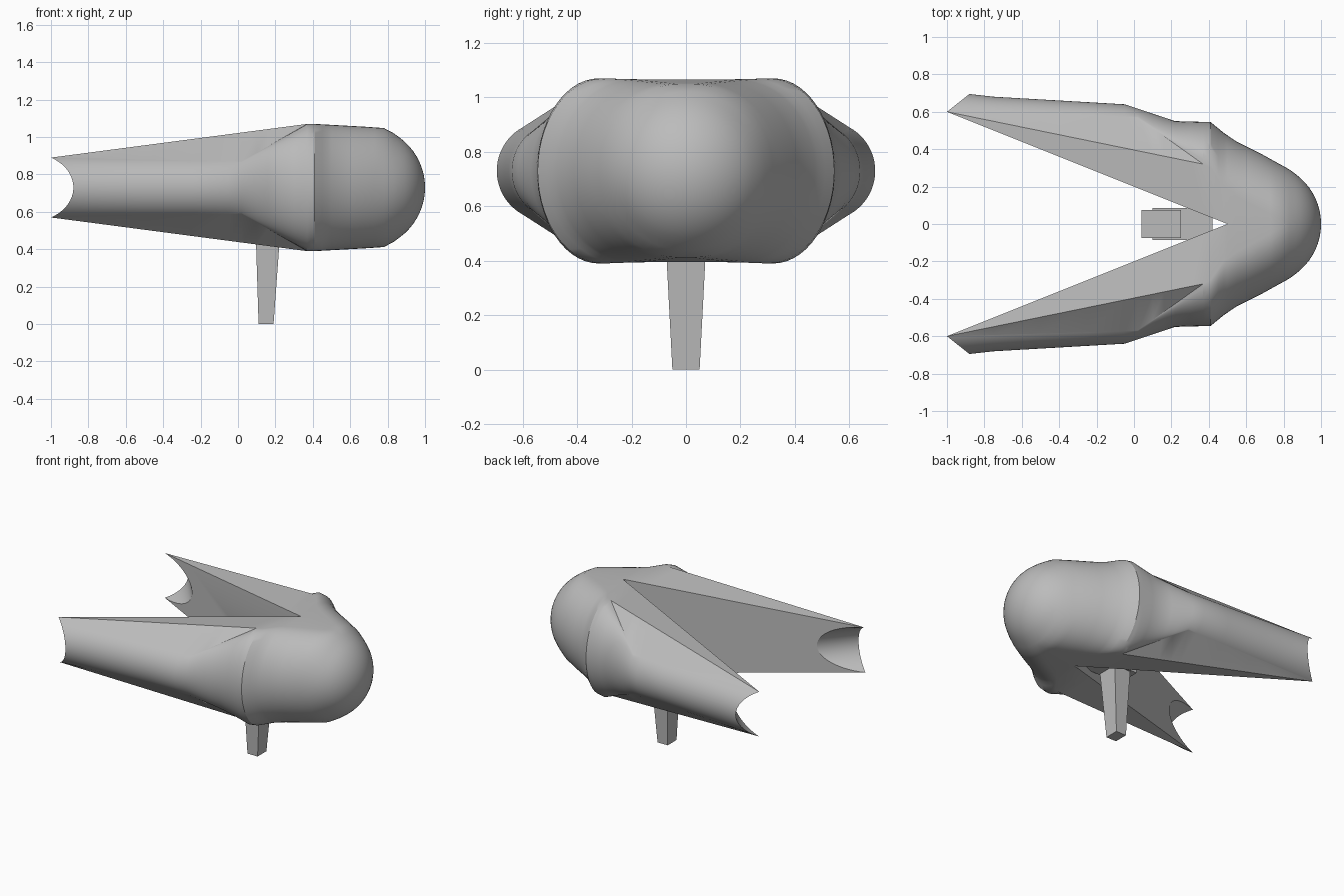
import bpy, bmesh, math

if "Cube" in bpy.data.objects:
    bpy.data.objects.remove(bpy.data.objects["Cube"])

grey = bpy.data.materials.new("plain grey")
grey.diffuse_color = (0.5, 0.5, 0.5, 1)
grey.use_nodes = True
grey.node_tree.nodes["Principled BSDF"].inputs["Base Color"].default_value = grey.diffuse_color
ZC = 0.73   # height of the horizontal symmetry plane
N = 14      # segments in each quarter of the outer curve


def interp(x, table):
    """Linear lookup in a table sorted by falling x."""
    for (x0, v0), (x1, v1) in zip(table, table[1:]):
        if x >= x1:
            return v0 + (v1 - v0) * (x0 - x) / (x0 - x1)
    return table[-1][1]


# Guide lines of the half body: outer side, ridge, ridge height, tube edge
OUTER = [(.83, .292), (.68, .375), (.55, .44), (.48, .487), (.41, .545),
         (.22, .55), (.02, .617), (-.05, .64), (-1, .695)]
RIDGE = [(.83, 0), (.68, .08), (.55, .15), (.48, .2), (.41, .3), (.37, .32), (-1, .6)]
HEIGHT = [(.83, .292), (.78, .318), (.68, .325), (.41, .34), (.37, .34), (-1, .16)]
EDGE_Y = [(.37, .32), (.02, .57), (-1, .6)]
EDGE_H = [(.37, .34), (.02, .14), (-1, .16)]


def section(x):
    """Half cross-section from inner top, over the outer side, to inner bottom."""
    if x > .83:     # round nose
        r = math.sqrt(max(0, .33 ** 2 - (x - .67) ** 2))
        inner, ridge, top, out = 0, 0, r, r
    else:
        inner = max(0, .4 * (.5 - x))
        ridge, top, out = interp(x, RIDGE), interp(x, HEIGHT), interp(x, OUTER)
    ey, eh = (ridge, top) if x >= .37 else (interp(x, EDGE_Y), interp(x, EDGE_H))
    in_top = top if x >= .5 else .336 + (.16 - .336) * (.5 - x) / 1.5
    sag = out - ey
    blend = min(1, max(0, (.37 - x) / .35))
    up = [(x, inner, in_top), (x, ridge, top)]
    for i in range(N + 1):
        a = math.pi / 2 * i / N
        z = eh * math.cos(a)
        y_oval = sag * math.sin(a)
        y_arc = y_oval
        if 0 < sag < eh:
            rad = (eh * eh + sag * sag) / (2 * sag)
            y_arc = math.sqrt(max(0, rad * rad - z * z)) - rad + sag
        dy = y_oval + (y_arc - y_oval) * blend
        # the arm tip is cut away in a curve
        px = x + .12 * dy / sag if x <= -1 else x
        up.append((px, ey + dy, z))
    return up + [(p[0], p[1], -p[2]) for p in reversed(up[:-1])]


def finish(name, bm):
    bmesh.ops.recalc_face_normals(bm, faces=bm.faces)
    me = bpy.data.meshes.new(name)
    bm.to_mesh(me)
    bm.free()
    me.materials.append(grey)
    ob = bpy.data.objects.new(name, me)
    bpy.context.collection.objects.link(ob)
    return ob


# Body with two arms: loft the sections, then mirror
nose = [.67 + .33 * math.cos(math.radians(a)) for a in range(0, 60, 6)]
xs = nose + [.83, .78, .73, .68, .61, .55, .5, .48, .45, .41, .39, .37, .3, .22, .16,
             .1, .02, -.05, -.25, -.5, -.75, -1]
bm = bmesh.new()
rings = [[bm.verts.new((p[0], p[1], ZC + p[2])) for p in section(x)] for x in xs]
for a, b in zip(rings, rings[1:]):
    for i in range(len(a) - 1):
        bm.faces.new((a[i], a[i + 1], b[i + 1], b[i]))

# Flat inner wall ending in a rounded hollow, joined to the curved tip
tip = rings[-1][2:-2]
arc = [tip[0]]
for v in tip[1:-1]:
    z = (v.co.z - ZC) / .16
    x = -1 + .3 * math.sqrt(max(0, 1 - z * z))
    arc.append(bm.verts.new((x, .4 * (.5 - x), v.co.z)))
arc.append(tip[-1])
start = xs.index(.5)
bm.faces.new([r[0] for r in rings[start:-1]] + arc + [r[-1] for r in reversed(rings[start:-1])])
for i in range(len(tip) - 1):
    quad = []
    for v in (tip[i], tip[i + 1], arc[i + 1], arc[i]):
        if v not in quad:
            quad.append(v)
    bm.faces.new(quad)
bmesh.ops.remove_doubles(bm, verts=bm.verts, dist=.0005)
body = finish("forked_body", bm)
mirror = body.modifiers.new("mirror", 'MIRROR')
mirror.use_axis = (False, True, False)
mirror.merge_threshold = .001
bpy.context.view_layer.objects.active = body
body.select_set(True)
bpy.ops.object.shade_smooth_by_angle(angle=math.radians(25))


def tapered_block(name, low, high):
    """Block between two rectangles given as (x0, x1, half width, z)."""
    bm = bmesh.new()
    r = [[bm.verts.new(c) for c in ((x0, -w, z), (x1, -w, z), (x1, w, z), (x0, w, z))]
         for x0, x1, w, z in (low, high)]
    bm.faces.new(r[0])
    bm.faces.new(r[1])
    for i in range(4):
        j = (i + 1) % 4
        bm.faces.new((r[0][i], r[0][j], r[1][j], r[1][i]))
    return finish(name, bm)


# Post and the bracket that holds it in the fork
tapered_block("post", (.11, .19, .05, 0), (.095, .225, .075, .48))
tapered_block("post_head", (.04, .25, .075, .48), (.04, .25, .075, .58))
tapered_block("post_bracket", (.1, .42, .085, .47), (.1, .42, .085, .56))
